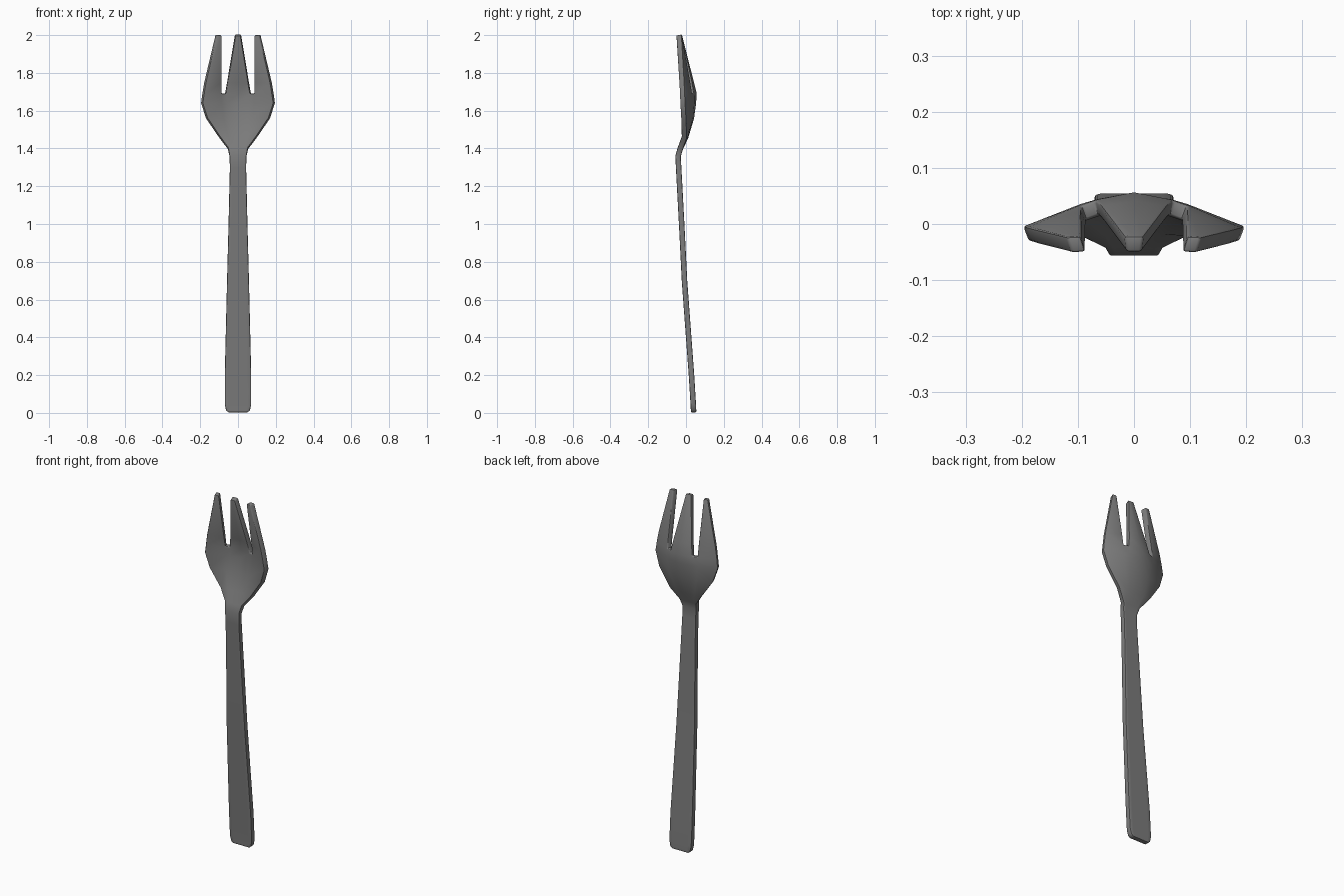
import bpy, bmesh

if "Cube" in bpy.data.objects:
    bpy.data.objects.remove(bpy.data.objects["Cube"])

THICK = 0.029
SLOT_Z = 1.69          # bottom of the slots between tines

# handle stations: height, half width, depth
HANDLE = [(0.003, 0.05, 0.04), (0.014, 0.063, 0.04), (0.045, 0.07, 0.0385),
          (0.2, 0.07, 0.029), (0.7, 0.058, -0.008), (1.0, 0.05, -0.023),
          (1.3, 0.043, -0.039), (1.36, 0.045, -0.042), (1.4, 0.053, -0.03)]
# head stations: height, column x (tine edge, slot edge, outline), column depths
HEAD = [(1.46, (0.036, 0.055, 0.098), (-0.002, -0.003, -0.005, -0.009)),
        (1.56, (0.055, 0.08, 0.166), (0.028, 0.022, 0.016, -0.013)),
        (1.64, (0.063, 0.09, 0.192), (0.039, 0.030, 0.022, -0.018)),
        (SLOT_Z, (0.066, 0.09, 0.185), (0.042, 0.029, 0.020, -0.020)),
        (1.75, (0.056, 0.09, 0.175), (0.027, 0.018, 0.010, -0.023)),
        (2.0, (0.015, 0.091, 0.116), (-0.036, -0.036, -0.036, -0.037))]

rows = []
for z, w, y in HANDLE:
    rows.append((z, (w * 0.4, w * 0.7, w), (y,) * 4))
rows += HEAD

# sheet running from handle end to tine tips
bm = bmesh.new()
grid = []
for z, (a, b, c), (y0, ya, yb, yc) in rows:
    pts = [(-c, yc), (-b, yb), (-a, ya), (0, y0), (a, ya), (b, yb), (c, yc)]
    grid.append([bm.verts.new((x, y, z)) for x, y in pts])
for i in range(len(rows) - 1):
    for j in range(6):
        if j in (1, 4) and rows[i][0] >= SLOT_Z:
            continue                       # open slot
        bm.faces.new((grid[i][j], grid[i][j + 1], grid[i + 1][j + 1], grid[i + 1][j]))
bmesh.ops.recalc_face_normals(bm, faces=bm.faces)
mesh = bpy.data.meshes.new("fork")
bm.to_mesh(mesh)
bm.free()
fork = bpy.data.objects.new("fork", mesh)
bpy.context.collection.objects.link(fork)

# metal thickness and softened rims
sol = fork.modifiers.new("thickness", 'SOLIDIFY')
sol.thickness = THICK
sol.offset = 0
bev = fork.modifiers.new("soft_rim", 'BEVEL')
bev.width = 0.005
bev.segments = 2
bev.limit_method = 'ANGLE'
bev.angle_limit = 0.9

steel = bpy.data.materials.new("dark_grey_metal")
steel.diffuse_color = (0.2, 0.2, 0.2, 1)
steel.use_nodes = True
steel.node_tree.nodes["Principled BSDF"].inputs["Base Color"].default_value = steel.diffuse_color
mesh.materials.append(steel)

bpy.context.view_layer.objects.active = fork
fork.select_set(True)
for m in ("thickness", "soft_rim"):
    bpy.ops.object.modifier_apply(modifier=m)
bpy.ops.object.shade_smooth_by_angle(angle=0.7)
